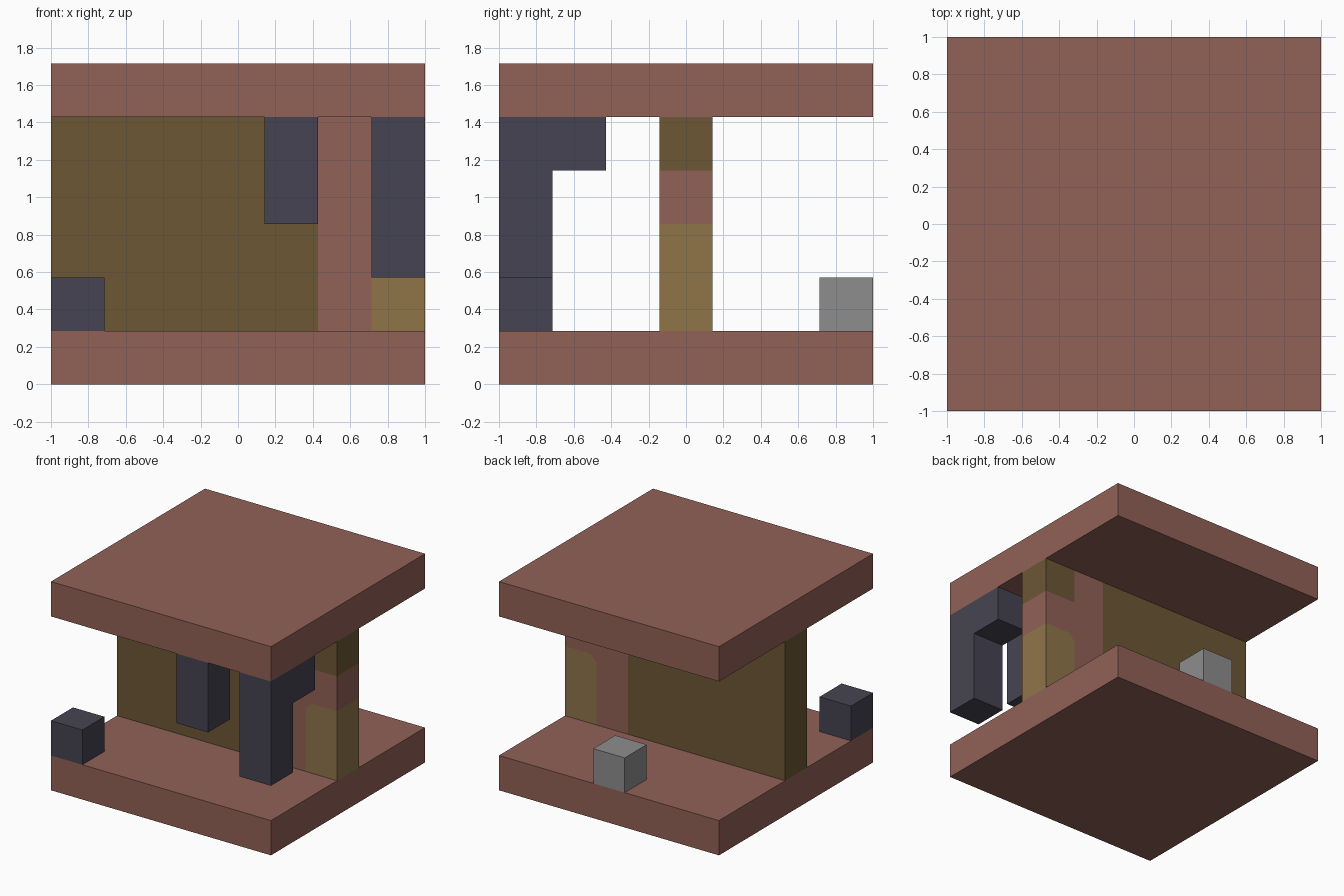
import bpy
import bmesh

cube = bpy.data.objects.get("Cube")
if cube:
    bpy.data.objects.remove(cube, do_unlink=True)

CELL = 2 / 7  # side of one block


def make_material(name, rgb):
    linear = [((c / 255 + 0.055) / 1.055) ** 2.4 for c in rgb]
    mat = bpy.data.materials.new(name)
    mat.use_nodes = True
    mat.diffuse_color = (*linear, 1)
    bsdf = mat.node_tree.nodes["Principled BSDF"]
    bsdf.inputs["Base Color"].default_value = (*linear, 1)
    bsdf.inputs["Roughness"].default_value = 0.9
    return mat


brick = make_material("brick red", (145, 97, 87))
olive = make_material("dark olive", (108, 87, 53))
tan = make_material("tan", (144, 117, 73))
slate = make_material("slate blue", (69, 68, 82))
grey = make_material("grey", (141, 141, 141))


def prism(name, outline, y0, y1, mat):
    """Extrude an x-z outline, given in block units, from y0 to y1."""
    bm = bmesh.new()
    face = bm.faces.new([bm.verts.new((x * CELL - 1, y0 * CELL - 1, z * CELL))
                         for x, z in outline])
    ext = bmesh.ops.extrude_face_region(bm, geom=[face])
    verts = [g for g in ext["geom"] if isinstance(g, bmesh.types.BMVert)]
    bmesh.ops.translate(bm, verts=verts, vec=(0, (y1 - y0) * CELL, 0))
    bmesh.ops.recalc_face_normals(bm, faces=bm.faces)
    mesh = bpy.data.meshes.new(name)
    bm.to_mesh(mesh)
    bm.free()
    mesh.materials.append(mat)
    obj = bpy.data.objects.new(name, mesh)
    bpy.context.collection.objects.link(obj)
    return obj


def box(name, xs, ys, zs, mat):
    (x0, x1), (z0, z1) = xs, zs
    return prism(name, [(x0, z0), (x1, z0), (x1, z1), (x0, z1)], *ys, mat)


# Floor and roof slabs
for name, z in (("floor_slab", 0), ("roof_slab", 5)):
    box(name, (0, 7), (0, 7), (z, z + 1), brick)

# Middle wall: olive panel, brick post and the patched end
WALL = (3, 4)
CLIP = 0.2
box("wall_panel", (0, 5), WALL, (1, 5), olive)
prism("wall_post", [(5, 1), (6, 1), (6, 3 - CLIP), (6 + CLIP, 3), (7, 3),
                    (7, 4), (6, 4), (6, 5), (5, 5)], *WALL, brick)
prism("wall_end_lower", [(6, 1), (7, 1), (7, 3), (6 + CLIP, 3),
                         (6, 3 - CLIP)], *WALL, tan)
box("wall_end_upper", (6, 7), WALL, (4, 5), olive)

# Slate blocks along the front edge
box("front_floor_block", (0, 1), (0, 1), (1, 2), slate)
box("hanging_block", (4, 5), (0, 1), (3, 5), slate)
box("hanging_column", (6, 7), (0, 1), (2, 5), slate)
box("column_bracket", (6, 7), (1, 2), (4, 5), slate)

# Grey block at the back edge
box("back_floor_block", (3, 4), (6, 7), (1, 2), grey)
